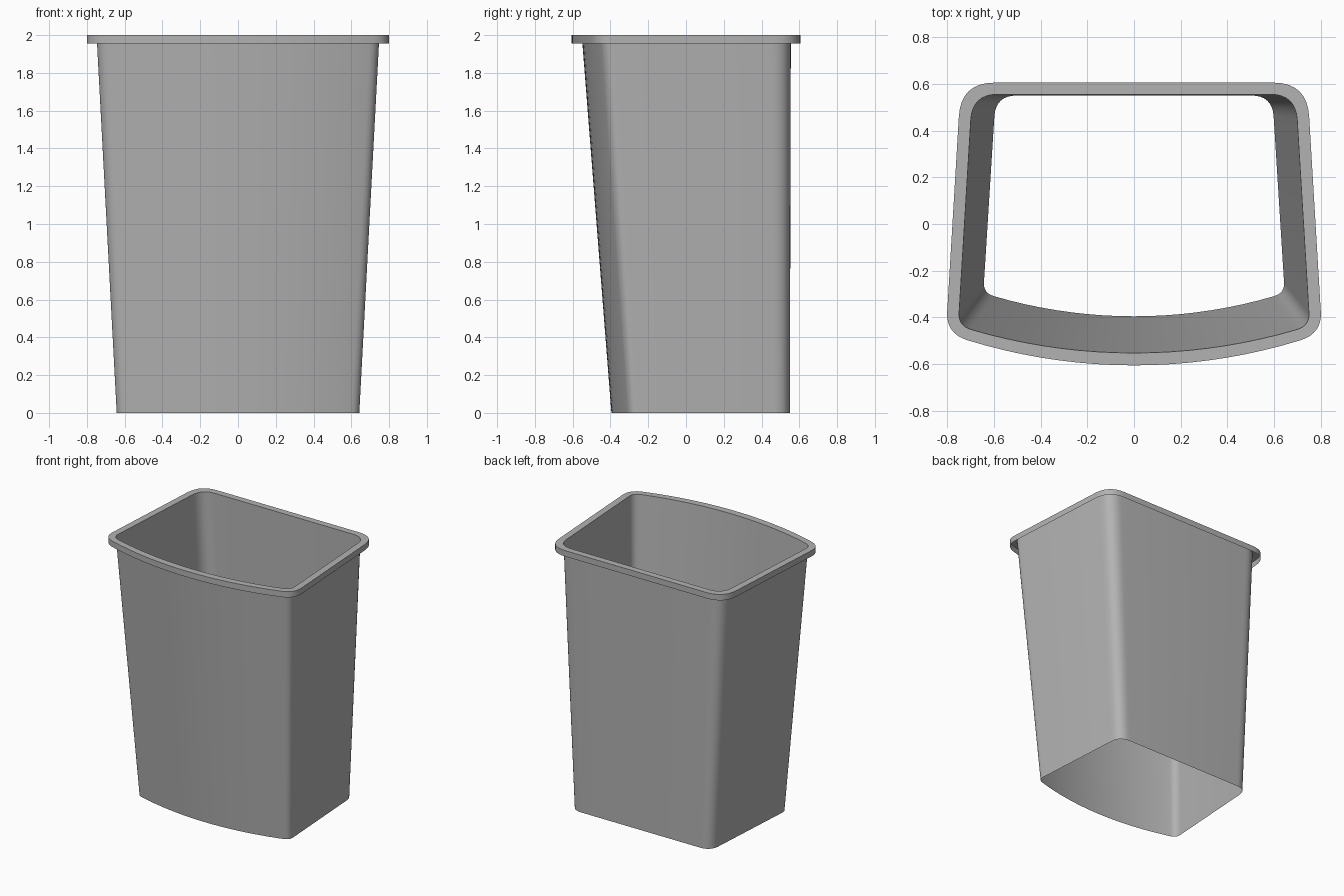
import bpy, bmesh, math
from mathutils import Vector

if "Cube" in bpy.data.objects:
    bpy.data.objects.remove(bpy.data.objects["Cube"])

plastic = bpy.data.materials.new("grey plastic")
plastic.diffuse_color = (0.45, 0.45, 0.45, 1)
plastic.use_nodes = True
plastic.node_tree.nodes["Principled BSDF"].inputs["Base Color"].default_value = plastic.diffuse_color


def outline(back_x, back_y, front_x, corner_y, front_y, r_back, r_front, n=8, arc=18):
    """Counter-clockwise outline: straight back and sides, bowed front, rounded corners."""
    sag = corner_y - front_y
    rad = (front_x ** 2 + sag ** 2) / (2 * sag)

    def bow(x):
        return Vector((x, front_y + rad - math.sqrt(rad * rad - x * x)))

    def corner(a, c, b):
        return [a * (1 - t) ** 2 + c * 2 * t * (1 - t) + b * t * t
                for t in (i / n for i in range(n + 1))]

    fc, bc = Vector((front_x, corner_y)), Vector((back_x, back_y))
    side = (bc - fc).normalized()
    x_end = front_x - r_front
    half = [bow(x_end * i / (arc / 2)) for i in range(arc // 2)]
    half += corner(bow(x_end), fc, fc + side * r_front)
    half += corner(bc - side * r_back, bc, bc - Vector((r_back, 0)))
    mirrored = [Vector((-p.x, p.y)) for p in reversed(half[1:])]
    return half + mirrored


def loft(name, sections):
    """Skin a stack of (outline, height) loops, open at both ends."""
    bm = bmesh.new()
    loops = [[bm.verts.new((p.x, p.y, z)) for p in pts] for pts, z in sections]
    for a, b in zip(loops, loops[1:]):
        k = len(a)
        for i in range(k):
            j = (i + 1) % k
            bm.faces.new((a[i], a[j], b[j], b[i]))
    me = bpy.data.meshes.new(name)
    bm.to_mesh(me)
    bm.free()
    me.materials.append(plastic)
    ob = bpy.data.objects.new(name, me)
    bpy.context.collection.objects.link(ob)
    bpy.ops.object.select_all(action='DESELECT')
    ob.select_set(True)
    bpy.context.view_layer.objects.active = ob
    bpy.ops.object.shade_smooth_by_angle(angle=math.radians(35))
    return ob


bottom = outline(0.592, 0.55, 0.645, -0.295, -0.395, 0.09, 0.045)
top = outline(0.692, 0.555, 0.752, -0.435, -0.552, 0.11, 0.055)
lip = outline(0.741, 0.605, 0.805, -0.467, -0.605, 0.145, 0.09)

# Tapered wall, open at top and bottom
loft("bin_wall", [(bottom, 0), (top, 2.0)])
# Flat rim with a short skirt hanging from its outer edge
loft("rim", [(lip, 1.955), (lip, 2.0), (top, 2.0)])
